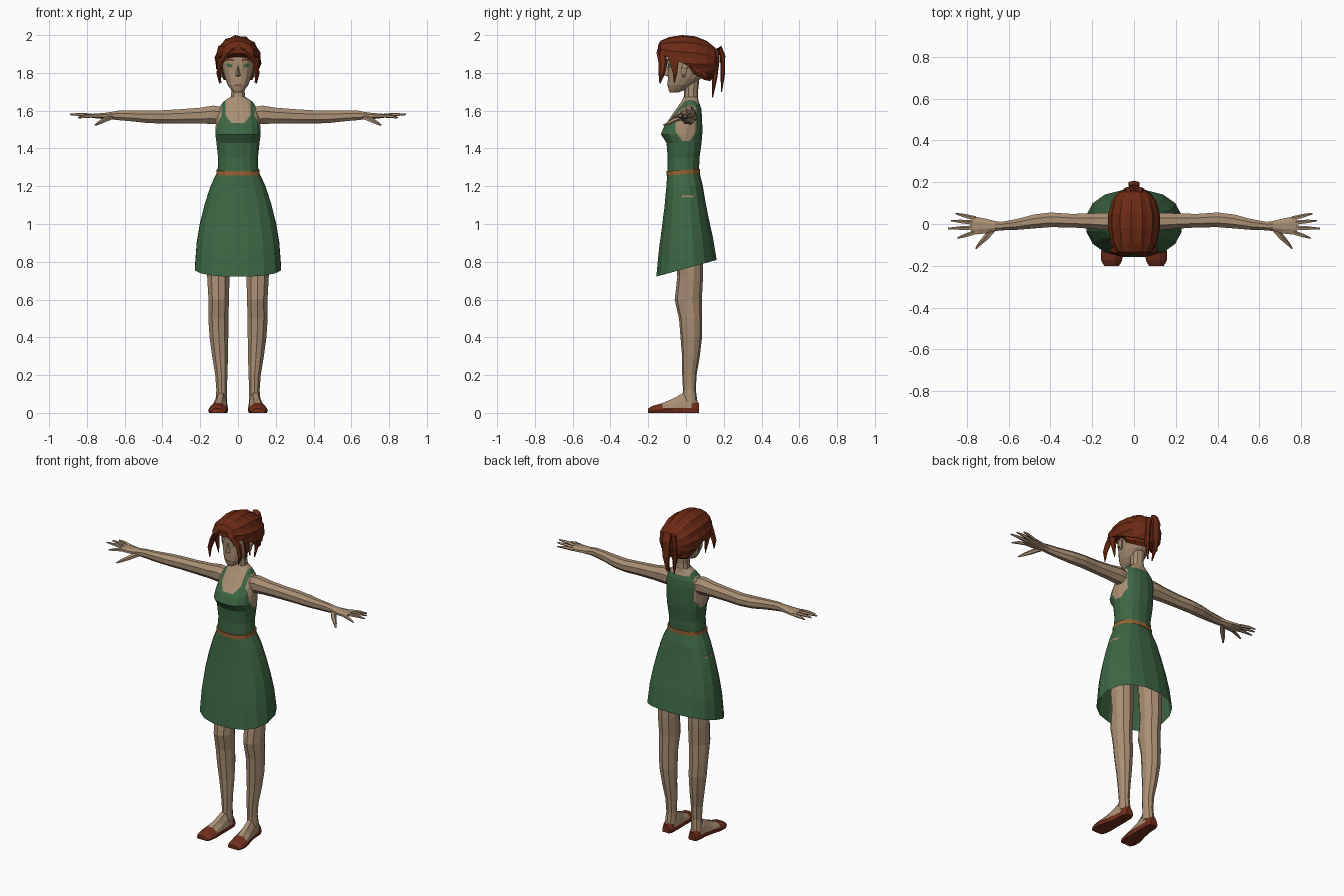
import bpy, bmesh, math
from mathutils import Vector
from mathutils.bvhtree import BVHTree


def material(name, rgb):
    m = bpy.data.materials.new(name)
    m.diffuse_color = (*rgb, 1)
    return m


SKIN = material("skin", (.40, .275, .175))
GREEN = material("dress_green", (.047, .135, .058))
HAIR = material("hair_auburn", (.15, .023, .007))
SHOE = material("shoe_red_brown", (.17, .028, .012))
BELT = material("belt_tan", (.30, .125, .035))
IRIS = material("eye_green", (.06, .17, .08))
LIPS = material("lip_brown", (.25, .13, .08))


def power(v, p):
    return math.copysign(abs(v) ** (2 / p), v)


def oval(z, rx, yf, yb, n=16, p=2.3, tilt=0):
    """Horizontal ring from front yf to back yb."""
    pts = []
    for i in range(n):
        a = 2 * math.pi * (i + .5) / n
        y = (yf + yb) / 2 + (yb - yf) / 2 * power(math.sin(a), p)
        pts.append(Vector((rx * power(math.cos(a), p), y, z + tilt * y)))
    return pts


def ring(c, u, v, n):
    """Ring around c spanned by the vectors u and v."""
    c, u, v = Vector(c), Vector(u), Vector(v)
    angles = [2 * math.pi * (i + .5) / n for i in range(n)]
    return [c + u * math.cos(a) + v * math.sin(a) for a in angles]


def loft(rings, caps=(True, True)):
    bm = bmesh.new()
    rows = [[bm.verts.new(p) for p in r] for r in rings]
    for a, b in zip(rows, rows[1:]):
        for i in range(len(a)):
            j = (i + 1) % len(a)
            bm.faces.new((a[i], a[j], b[j], b[i]))
    for cap, row in zip(caps, (rows[0], rows[-1])):
        if cap:
            bm.faces.new(row)
    bmesh.ops.recalc_face_normals(bm, faces=bm.faces)
    return bm


def paint(bm, regions, index=1):
    """Cut along each region's planes and colour the faces inside."""
    for co, no in [p for r in regions for p in r]:
        bmesh.ops.bisect_plane(bm, geom=bm.verts[:] + bm.edges[:] + bm.faces[:],
                               dist=1e-5, plane_co=co, plane_no=no)
    for f in bm.faces:
        c = f.calc_center_median()
        if any(all((c - Vector(co)).dot(Vector(no)) < 0 for co, no in r) for r in regions):
            f.material_index = index


def finish(name, bm, *mats, mirror=False):
    mesh = bpy.data.meshes.new(name)
    bm.to_mesh(mesh)
    bm.free()
    for m in mats:
        mesh.materials.append(m)
    ob = bpy.data.objects.new(name, mesh)
    bpy.context.collection.objects.link(ob)
    if mirror:
        ob.modifiers.new("mirror", 'MIRROR').use_mirror_merge = False
    return ob


def strand(name, pts, sizes, mat, ref=(0, 0, 1), n=6, mirror=False):
    """Tapered tube; sizes are (across, along ref) half-widths."""
    pts = [Vector(p) for p in pts]
    rings = []
    for i, p in enumerate(pts):
        t = (pts[min(i + 1, len(pts) - 1)] - pts[max(i - 1, 0)]).normalized()
        u = t.cross(Vector(ref)).normalized()
        v = u.cross(t)
        rings.append(ring(p, u * sizes[i][0], v * sizes[i][1], n))
    finish(name, loft(rings), mat, mirror=mirror)


# Torso: dress bodice with neckline and armholes showing skin
body = [(1.275, .110, -.100, .070), (1.35, .107, -.098, .073), (1.43, .116, -.105, .084),
        (1.475, .122, -.135, .088), (1.52, .120, -.116, .088), (1.57, .116, -.080, .086),
        (1.61, .104, -.052, .082), (1.648, .078, -.025, .068), (1.672, .042, -.012, .064)]
bm = loft([oval(*r) for r in body])
neckline = [((0, 0, 1.535), (0, 0, -1)), ((0, .02, 0), (0, 1, 0))]
nape = [((0, 0, 1.635), (0, 0, -1)), ((0, .02, 0), (0, -1, 0))]
for s in (1, -1):
    neckline += [((s * .065, 0, 0), (s, 0, 0)), ((s * .05, 0, 1.555), (s * .8, 0, -.6))]
    nape += [((s * .065, 0, 0), (s, 0, 0))]
armholes = [[((s * .088, 0, 0), (-s, 0, 0)), ((0, 0, 1.44), (0, 0, -1)),
             ((0, -.055, 0), (0, -1, 0)), ((0, .055, 0), (0, 1, 0)),
             ((0, -.055, 1.49), (0, -.82, -.57)), ((0, .055, 1.49), (0, .82, -.57))]
            for s in (1, -1)]
paint(bm, [neckline, nape] + armholes)
finish("bodice", bm, GREEN, SKIN)

# Skirt with a hem rising toward the back
skirt = [(1.28, .110, -.100, .070, .06), (1.2, .148, -.106, .090, .06),
         (1.1, .180, -.116, .106, .1), (1.0, .205, -.130, .125, .15),
         (.9, .222, -.145, .145, .2), (.765, .232, -.160, .165, .277)]
finish("skirt", loft([oval(z, a, f, b, tilt=t) for z, a, f, b, t in skirt], (True, False)), GREEN)
finish("belt", loft([oval(z, .117, -.106, .076, tilt=.07) for z in (1.263, 1.287)]), BELT)

# Neck and head
finish("neck", loft([oval(z, r, f, b, 10) for z, r, f, b in
                     [(1.62, .055, -.02, .07), (1.66, .041, -.013, .065),
                      (1.70, .037, -.01, .063), (1.76, .04, -.01, .07)]]), SKIN)
skull = [(1.695, .020, -.086, -.045), (1.71, .036, -.093, -.005), (1.735, .055, -.098, .035),
         (1.77, .069, -.098, .080), (1.81, .081, -.096, .110), (1.85, .085, -.099, .120),
         (1.89, .084, -.101, .122), (1.93, .074, -.088, .105), (1.965, .040, -.045, .065)]
bm = loft([oval(*r) for r in skull])
face_tree = BVHTree.FromBMesh(bm)
finish("head", bm, SKIN)


def decal(name, outline, mat, lift=.004):
    """Thin plate laid on the face, mirrored to the other side."""
    b = bmesh.new()
    cx = sum(p[0] for p in outline) / len(outline)
    cz = sum(p[1] for p in outline) / len(outline)
    vs = []
    for x, z in [(cx, cz)] + outline:
        hit = face_tree.ray_cast(Vector((x, -1, z)), Vector((0, 1, 0)))[0]
        vs.append(b.verts.new((x, (hit.y if hit else -.08) - lift, z)))
    for i in range(1, len(vs)):
        b.faces.new((vs[0], vs[i], vs[i % len(outline) + 1]))
    finish(name, b, mat, mirror=True)


decal("eye", [(.027, 1.836), (.036, 1.828), (.052, 1.83), (.062, 1.842), (.052, 1.85), (.036, 1.848)], IRIS)
decal("eyebrow", [(.02, 1.862), (.045, 1.868), (.066, 1.862), (.066, 1.867), (.045, 1.875), (.02, 1.87)], HAIR)
decal("lips", [(0, 1.728), (.014, 1.73), (.022, 1.736), (.012, 1.742), (0, 1.741)], LIPS)

# Nose wedge
bm = bmesh.new()
for p in [(0, -.097, 1.842), (0, -.123, 1.79), (.015, -.093, 1.784), (-.015, -.093, 1.784), (0, -.09, 1.778)]:
    bm.verts.new(p)
bmesh.ops.convex_hull(bm, input=bm.verts[:])
finish("nose", bm, SKIN)
strand("ear", [(.084, -.012, 1.778), (.091, -.012, 1.795), (.094, -.008, 1.825), (.086, -.005, 1.845)],
       [(.008, .006), (.014, .008), (.02, .009), (.01, .006)], SKIN, ref=(1, 0, 0), mirror=True)

# Hair cap with ridges combed front to back, trimmed along the hairline
cap = [(-.148, 1.915, .045, .032), (-.135, 1.905, .085, .065), (-.09, 1.88, .113, .110),
       (-.02, 1.866, .125, .135), (.05, 1.862, .124, .132), (.11, 1.86, .107, .110),
       (.15, 1.86, .078, .078), (.17, 1.865, .035, .035)]
rows = []
for y, cz, rx, rz in cap:
    pts = ring((0, y, cz), (rx, 0, 0), (0, 0, rz), 28)
    mid = Vector((0, y, cz))
    rows.append([mid + (p - mid) * (1 if i % 2 else .95) for i, p in enumerate(pts)])
bm = loft(rows)
cut = bmesh.ops.bisect_plane(bm, geom=bm.verts[:] + bm.edges[:] + bm.faces[:], clear_inner=True,
                             plane_co=(0, .17, 1.775), plane_no=Vector((0, .125, .31)).normalized())
bmesh.ops.holes_fill(bm, edges=[e for e in cut['geom_cut'] if isinstance(e, bmesh.types.BMEdge)], sides=0)
finish("hair_cap", bm, HAIR)

# Loose locks framing the face
strand("fringe_lock", [(.008, -.128, 1.935), (.055, -.132, 1.908), (.09, -.122, 1.855),
                       (.105, -.128, 1.80), (.098, -.138, 1.745)],
       [(.018, .02), (.02, .024), (.014, .024), (.011, .018), (.002, .003)],
       HAIR, ref=(0, 1, 0), mirror=True)
strand("temple_lock", [(.1, -.07, 1.90), (.104, -.062, 1.85), (.1, -.058, 1.80), (.09, -.062, 1.745)],
       [(.03, .012), (.026, .011), (.014, .009), (.002, .002)], HAIR, ref=(1, 0, 0), mirror=True)
strand("nape_hair", [(.085, .03, 1.85), (.088, .06, 1.815), (.07, .10, 1.79), (0, .128, 1.785)],
       [(.015, .025), (.018, .028), (.018, .028), (.018, .028)], HAIR, mirror=True)

# Ponytail strands
strand("ponytail_outer", [(0, .14, 1.915), (0, .18, 1.93), (0, .194, 1.89), (0, .195, 1.80), (0, .188, 1.70)],
       [(.018, .014), (.028, .016), (.03, .014), (.026, .012), (.004, .003)], HAIR, ref=(0, 1, .3))
strand("ponytail_inner", [(.015, .13, 1.915), (.028, .165, 1.915), (.034, .162, 1.86),
                          (.03, .152, 1.77), (.016, .14, 1.67)],
       [(.014, .014), (.017, .016), (.018, .015), (.017, .013), (.003, .003)],
       HAIR, ref=(0, 1, .3), mirror=True)

# Arms with palms
arm = [(.08, .012, 1.572, .042, .050), (.13, .012, 1.578, .045, .053), (.2, .014, 1.574, .040, .045),
       (.3, .016, 1.570, .035, .041), (.4, .020, 1.567, .038, .038), (.48, .012, 1.568, .036, .036),
       (.56, -.002, 1.572, .028, .031), (.635, -.010, 1.575, .022, .027), (.665, -.010, 1.574, .026, .022),
       (.705, -.010, 1.572, .037, .018), (.75, -.008, 1.572, .045, .014), (.78, -.006, 1.573, .042, .010)]
finish("arm", loft([ring((x, y, z), (0, ry, 0), (0, 0, rz), 8) for x, y, z, ry, rz in arm]),
       SKIN, mirror=True)

# Fingers and thumb
fingers = {"index": (-.040, .845, -.068, 1.562), "middle": (-.018, .89, -.022, 1.58),
           "ring": (.005, .877, .016, 1.58), "little": (.026, .855, .05, 1.575)}
for label, (y, tx, ty, tz) in fingers.items():
    a, b = Vector((.76, y, 1.573)), Vector((tx, ty, tz))
    strand(label + "_finger", [a, a.lerp(b, .55) + Vector((0, 0, .003)), b],
           [(.0115, .010), (.0095, .009), (.004, .004)], SKIN, n=5, mirror=True)
strand("thumb", [(.67, -.018, 1.566), (.705, -.062, 1.55), (.735, -.092, 1.535), (.757, -.118, 1.524)],
       [(.018, .014), (.015, .013), (.010, .010), (.004, .004)], SKIN, n=5, mirror=True)

# Legs
leg = [(1.15, .095, .0, .072, .075), (.9, .105, .015, .066, .074), (.72, .104, .022, .062, .068),
       (.6, .102, .012, .057, .072), (.5, .104, .024, .056, .061), (.4, .101, .028, .052, .057),
       (.3, .095, .026, .044, .047), (.2, .088, .018, .034, .038), (.12, .087, .018, .029, .034),
       (.05, .089, .020, .033, .042)]
finish("leg", loft([ring((x, y, z), (rx, 0, 0), (0, ry, 0), 10) for z, x, y, rx, ry in leg]),
       SKIN, mirror=True)

# Feet in low slip-on shoes
foot = [(.07, .09, .024, .05), (.05, .09, .034, .07), (-.015, .091, .037, .105), (-.07, .097, .043, .075),
        (-.13, .105, .053, .05), (-.175, .107, .05, .038), (-.2, .107, .036, .024)]
outline = [(-.9, 0), (.9, 0), (1, .3), (.8, .65), (.35, 1), (-.35, 1), (-.8, .65), (-1, .3)]
bm = loft([[Vector((x + a * w, y, b * h)) for a, b in outline] for y, x, w, h in foot])
paint(bm, [[((0, 0, .026), (0, 0, 1))], [((0, -.125, 0), (0, 1, 0))],
           [((0, .03, 0), (0, -1, 0)), ((0, 0, .056), (0, 0, 1))]])
finish("foot", bm, SKIN, SHOE, mirror=True)
